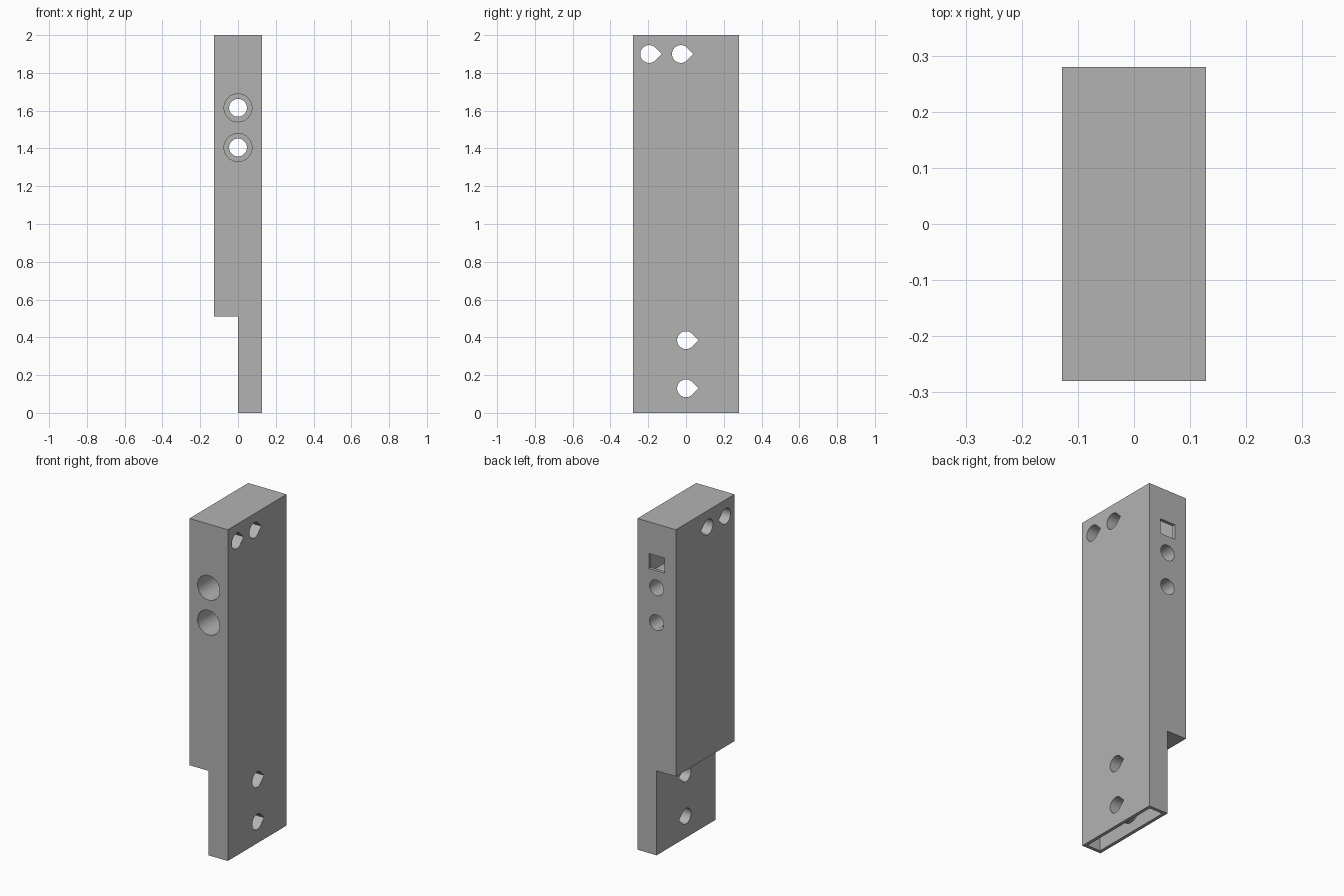
import bpy, bmesh, math
from mathutils import Vector

cube = bpy.data.objects.get("Cube")
if cube:
    bpy.data.objects.remove(cube, do_unlink=True)

HX, HY, TOP, STEP = 0.128, 0.28, 2.0, 0.51
WALL = 0.02
BORE, SLEEVE = 0.047, 0.07

grey = bpy.data.materials.new("plain grey")
grey.use_nodes = True
colour = (0.45, 0.45, 0.45, 1)
grey.diffuse_color = colour
grey.node_tree.nodes["Principled BSDF"].inputs["Base Color"].default_value = colour


def prism(name, profile, axis, start, end):
    """Extrude a profile along x (profile is y, z) or along y (profile is x, z)."""
    bm = bmesh.new()
    if axis == "x":
        place = lambda p, d: Vector((d, p[0], p[1]))
    else:
        place = lambda p, d: Vector((p[0], d, p[1]))
    face = bm.faces.new([bm.verts.new(place(p, start)) for p in profile])
    grown = bmesh.ops.extrude_face_region(bm, geom=[face])["geom"]
    shift = place((0, 0), end - start)
    bmesh.ops.translate(bm, vec=shift,
                        verts=[v for v in grown if isinstance(v, bmesh.types.BMVert)])
    bmesh.ops.recalc_face_normals(bm, faces=bm.faces)
    mesh = bpy.data.meshes.new(name)
    bm.to_mesh(mesh)
    bm.free()
    mesh.materials.append(grey)
    obj = bpy.data.objects.new(name, mesh)
    bpy.context.collection.objects.link(obj)
    return obj


def cut(target, cutter):
    """Subtract the cutter from the target, then discard the cutter."""
    mod = target.modifiers.new("cut", "BOOLEAN")
    mod.operation, mod.solver, mod.object = "DIFFERENCE", "EXACT", cutter
    bpy.context.view_layer.objects.active = target
    bpy.ops.object.modifier_apply(modifier=mod.name)
    bpy.data.objects.remove(cutter, do_unlink=True)


def circle(u, z, r, n=48):
    return [(u + r * math.cos(2 * math.pi * i / n),
             z + r * math.sin(2 * math.pi * i / n)) for i in range(n)]


def teardrop(u, z, r, n=36):
    """Round hole whose tip points to +y."""
    arc = [math.pi / 4 + 1.5 * math.pi * i / n for i in range(n + 1)]
    return [(u + r * math.sqrt(2), z)] + [
        (u + r * math.cos(a), z + r * math.sin(a)) for a in arc]


def stepped(inset, bottom):
    """Front outline of the case: full width above, half width below the step."""
    left, right = -HX + inset, HX - inset
    return [(inset, bottom), (right, bottom), (right, TOP - inset),
            (left, TOP - inset), (left, STEP + inset), (inset, STEP + inset)]


cross_holes = [(-0.195, 1.9), (-0.027, 1.9), (0, 0.385), (0, 0.13)]
bolt_heights = [1.615, 1.405]

# Hollow stepped case, open underneath, with sleeves left around every hole
case = prism("case", stepped(0, 0), "y", -HY, HY)
cavity = prism("cavity", stepped(WALL, -0.1), "y", -HY + WALL, HY - WALL)
for y, z in cross_holes:
    cut(cavity, prism("sleeve", teardrop(y, z, SLEEVE), "x", -0.3, 0.3))
for z in bolt_heights:
    cut(cavity, prism("sleeve", circle(0, z, 0.095), "y", -0.4, 0.4))
cut(case, cavity)

# Teardrop holes from side to side
for y, z in cross_holes:
    cut(case, prism("hole", teardrop(y, z, BORE), "x", -0.3, 0.3))

# Counterbored holes from front to back
for z in bolt_heights:
    cut(case, prism("bore", circle(0, z, BORE), "y", -0.4, 0.4))
    cut(case, prism("counterbore", circle(0, z, 0.074), "y", -0.4, 0.1))

# Square window in the back wall
w, h, zc = 0.051, 0.045, 1.763
cut(case, prism("window", [(-w, zc - h), (w, zc - h), (w, zc + h), (-w, zc + h)],
                "y", HY - 0.05, HY + 0.1))

bpy.ops.object.select_all(action="DESELECT")
case.select_set(True)
bpy.context.view_layer.objects.active = case
bpy.ops.object.shade_smooth_by_angle(angle=math.radians(30))
